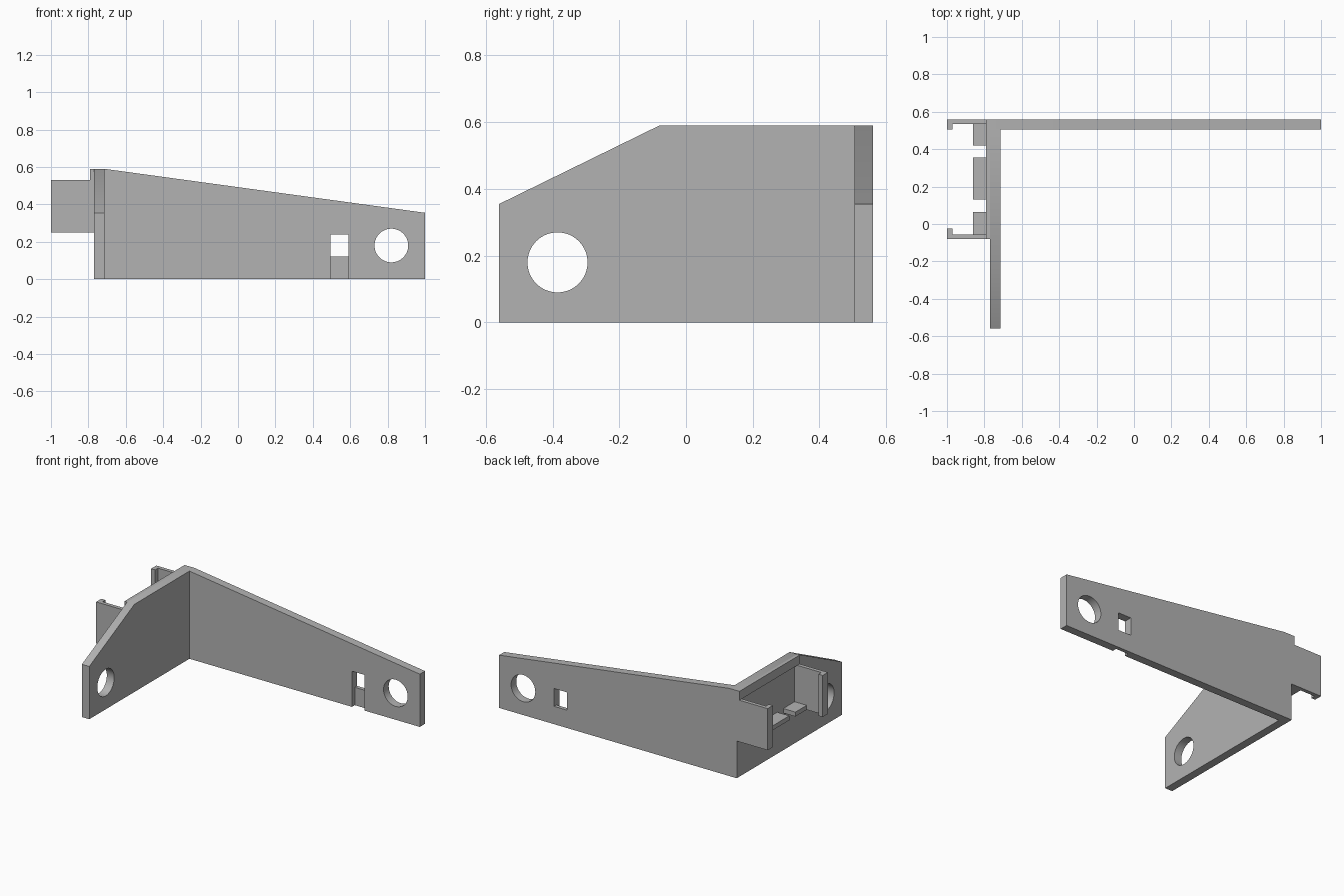
import bpy, bmesh, math
from mathutils import Vector

default = bpy.data.objects.get("Cube")
if default:
    bpy.data.objects.remove(default)

grey = bpy.data.materials.new("plain grey")
grey.use_nodes = True
colour = (0.45, 0.45, 0.45, 1)
grey.diffuse_color = colour
grey.node_tree.nodes["Principled BSDF"].inputs["Base Color"].default_value = colour


def prism(name, profile, axis, start, end):
    """Extrude a 2D profile along x or y; profile is (y, z) or (x, z)."""
    bm = bmesh.new()
    if axis == "x":
        points = [(start, a, b) for a, b in profile]
        shift = Vector((end - start, 0, 0))
    else:
        points = [(a, start, b) for a, b in profile]
        shift = Vector((0, end - start, 0))
    face = bm.faces.new([bm.verts.new(p) for p in points])
    grown = bmesh.ops.extrude_face_region(bm, geom=[face])["geom"]
    moved = [g for g in grown if isinstance(g, bmesh.types.BMVert)]
    bmesh.ops.translate(bm, verts=moved, vec=shift)
    bmesh.ops.recalc_face_normals(bm, faces=bm.faces)
    mesh = bpy.data.meshes.new(name)
    bm.to_mesh(mesh)
    bm.free()
    mesh.materials.append(grey)
    obj = bpy.data.objects.new(name, mesh)
    bpy.context.collection.objects.link(obj)
    return obj


def box(name, x, y, z):
    return prism(name, [(x[0], z[0]), (x[1], z[0]), (x[1], z[1]), (x[0], z[1])], "y", *y)


def circle(u, v, radius, sides=64):
    turns = [math.tau * i / sides for i in range(sides)]
    return [(u + radius * math.cos(t), v + radius * math.sin(t)) for t in turns]


def cut(target, cutters):
    bpy.context.view_layer.objects.active = target
    for cutter in cutters:
        cutter.hide_render = True
        mod = target.modifiers.new("cut", "BOOLEAN")
        mod.operation = "DIFFERENCE"
        mod.solver = "EXACT"
        mod.object = cutter
        bpy.ops.object.modifier_apply(modifier=mod.name)
        bpy.data.objects.remove(cutter)
    bpy.ops.object.select_all(action="DESELECT")
    target.select_set(True)
    bpy.ops.object.shade_smooth_by_angle(angle=math.radians(30))


# Main walls: outer and inner faces, and the top height
OUT, IN, BACK, BACK_IN, TOP, LOW = -0.77, -0.715, 0.56, 0.505, 0.59, 0.355

# Long tapering wall with bolt hole, window and the groove under it
long_wall = prism("long_wall", [(OUT, 0), (1, 0), (1, LOW), (IN, TOP), (OUT, TOP)],
                  "y", BACK_IN, BACK)
cut(long_wall, [
    prism("hole_cutter", circle(0.82, 0.18, 0.09), "y", 0.4, 0.7),
    box("window_cutter", (0.495, 0.59), (0.4, 0.7), (0.12, 0.24)),
    box("groove_cutter", (0.495, 0.59), (0.4, BACK_IN + 0.03), (-0.1, 0.12)),
])

# Short wall with chamfered top and bolt hole
short_wall = prism("short_wall", [(-BACK, 0), (BACK_IN, 0), (BACK_IN, TOP), (-0.08, TOP), (-BACK, LOW)],
                   "x", OUT, IN)
cut(short_wall, [prism("hole_cutter", circle(-0.385, 0.18, 0.09), "x", -0.9, -0.6)])

# Lip along the top of the short wall
box("top_lip", (-0.79, OUT), (-0.08, BACK), (0.53, TOP))

# Pair of clip arms, each an L with a hook turned inward
CLIP = (0.25, 0.53)
for name, outer, inward in (("back", BACK, -1), ("front", -0.08, 1)):
    inner = outer + inward * 0.025
    tip = outer + inward * 0.055
    box(name + "_clip_arm", (-1, OUT), sorted((outer, inner)), CLIP)
    box(name + "_clip_hook", (-1, -0.97), sorted((inner, tip)), CLIP)

# Row of support tabs between the arms
for name, span in (("front", (-0.055, 0.065)), ("middle", (0.13, 0.355)), ("back", (0.42, 0.535))):
    box(name + "_support_tab", (-0.86, OUT), span, (0.25, 0.28))
